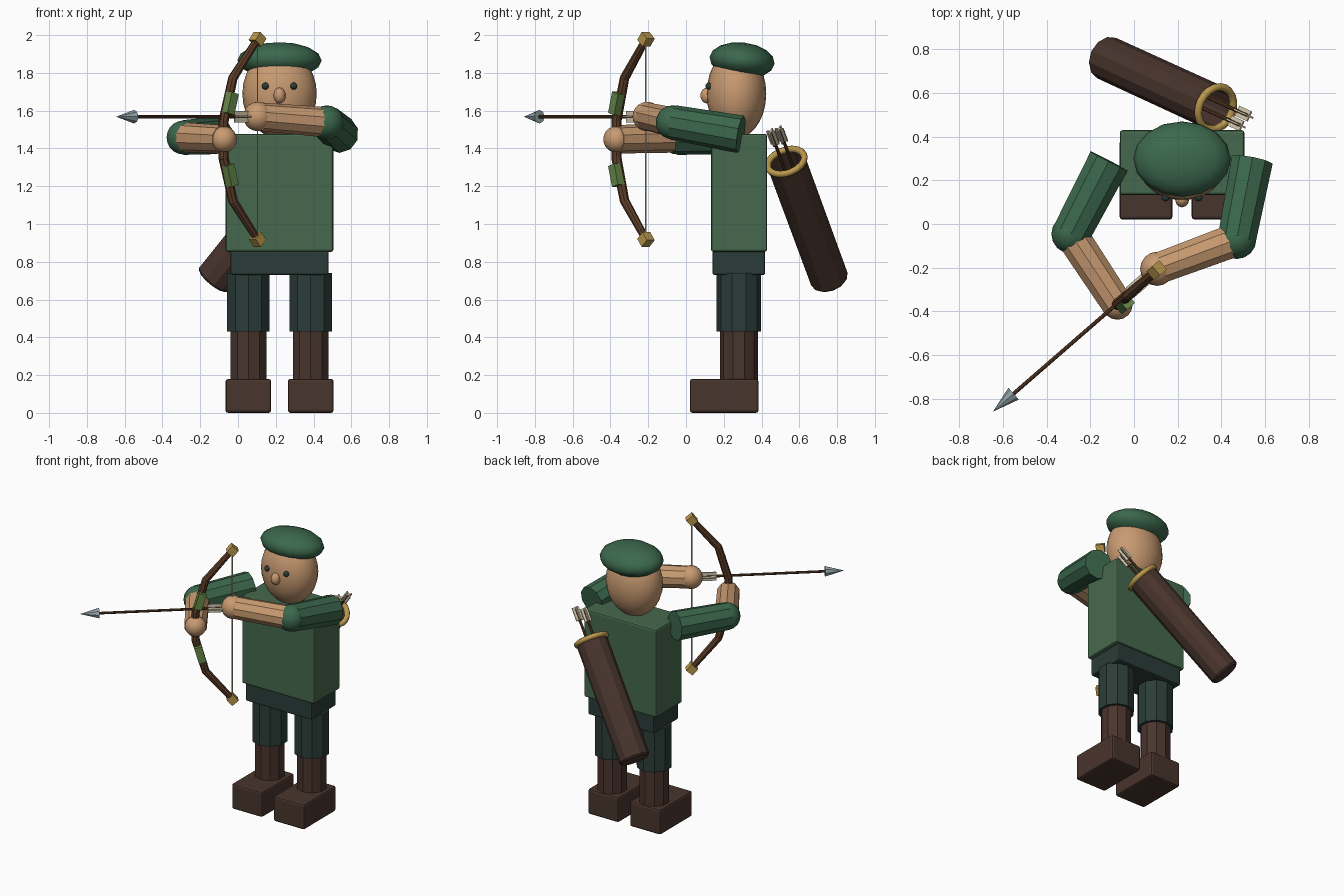
import bpy, bmesh, math
from mathutils import Vector, Matrix

if "Cube" in bpy.data.objects:
    bpy.data.objects.remove(bpy.data.objects["Cube"])


def material(name, rgb):
    m = bpy.data.materials.new(name)
    m.diffuse_color = (*rgb, 1)
    m.use_nodes = True
    m.node_tree.nodes["Principled BSDF"].inputs["Base Color"].default_value = m.diffuse_color
    return m


TUNIC = material("tunic green", (.063, .141, .075))
CAP = material("cap green", (.044, .137, .073))
PANTS = material("dark teal", (.024, .046, .040))
LEATHER = material("dark leather", (.066, .035, .026))
SKIN = material("skin", (.58, .325, .165))
GOLD = material("gold", (.50, .32, .075))
WOOD = material("bow wood", (.105, .045, .020))
BAND = material("leaf green", (.135, .25, .065))
STEEL = material("steel", (.30, .38, .41))
CREAM = material("cream", (.66, .58, .42))


def finish(name, bm, mat, matrix=None, smooth=False):
    bmesh.ops.recalc_face_normals(bm, faces=bm.faces)
    me = bpy.data.meshes.new(name)
    bm.to_mesh(me)
    bm.free()
    me.materials.append(mat)
    for p in me.polygons:
        p.use_smooth = smooth
    ob = bpy.data.objects.new(name, me)
    if matrix:
        ob.matrix_world = matrix
    bpy.context.collection.objects.link(ob)
    return ob


def along(a, b, at=0.0):
    """Frame with z pointing from a to b, placed at a fraction of the way."""
    a, b = Vector(a), Vector(b)
    rot = (b - a).to_track_quat('Z', 'Y').to_matrix().to_4x4()
    return Matrix.Translation(a.lerp(b, at)) @ rot


def box(name, center, size, mat, bevel=0.0, frame=None):
    bm = bmesh.new()
    bmesh.ops.create_cube(bm, size=1, matrix=Matrix.Diagonal((*size, 1)))
    if bevel:
        bmesh.ops.bevel(bm, geom=bm.edges[:], offset=bevel, segments=2,
                        profile=.5, affect='EDGES')
    return finish(name, bm, mat, frame or Matrix.Translation(center))


def rod(name, a, b, r1, r2, mat, sides=10):
    length = (Vector(b) - Vector(a)).length
    bm = bmesh.new()
    bmesh.ops.create_cone(bm, cap_ends=True, segments=sides, radius1=r1, radius2=r2,
                          depth=length, matrix=Matrix.Translation((0, 0, length / 2)))
    return finish(name, bm, mat, along(a, b))


def ball(name, center, radii, mat, u=16, v=10, tilt=0):
    bm = bmesh.new()
    bmesh.ops.create_uvsphere(bm, u_segments=u, v_segments=v, radius=1,
                              matrix=Matrix.Diagonal((*radii, 1)))
    m = Matrix.Translation(center) @ Matrix.Rotation(tilt, 4, 'X')
    return finish(name, bm, mat, m, True)


def lathe(name, profile, sides, mat, matrix, closed=False, smooth=False):
    bm = bmesh.new()
    vs = [bm.verts.new((r, 0, z)) for r, z in profile]
    es = [bm.edges.new(p) for p in zip(vs, vs[1:])]
    if closed:
        es.append(bm.edges.new((vs[-1], vs[0])))
    bmesh.ops.spin(bm, geom=vs + es, cent=(0, 0, 0), axis=(0, 0, 1),
                   angle=2 * math.pi, steps=sides)
    bmesh.ops.remove_doubles(bm, verts=bm.verts, dist=1e-4)
    return finish(name, bm, mat, matrix, smooth)


def fletching(name, a, b, width):
    """Two crossed thin vanes between a and b."""
    length = (Vector(b) - Vector(a)).length
    for i in range(2):
        size = (width, .008, length) if i else (.008, width, length)
        box(f"{name}_vane_{i}", None, size, CREAM, frame=along(a, b, .5))


# torso and pelvis
box("torso", (.22, .281, 1.165), (.57, .296, .625), TUNIC, .012)
box("pelvis", (.22, .28, .795), (.52, .278, .13), PANTS, .01)

# legs and boots
for side, s in (("right", -1), ("left", 1)):
    x = .22 + s * .165
    rod(side + "_thigh", (x, .28, .43), (x, .28, .74), .118, .118, PANTS)
    rod(side + "_boot_shaft", (x, .28, .15), (x, .28, .44), .1, .1, LEATHER)
    box(side + "_boot", (x, .202, .09), (.242, .364, .18), LEATHER, .014)

# head, face and cap
ball("head", (.22, .267, 1.69), (.197, .158, .235), SKIN, 24, 14)
ball("nose", (.22, .112, 1.68), (.032, .036, .042), SKIN, 12, 8)
for side, s in (("right", -1), ("left", 1)):
    ball(side + "_eye", (.22 + s * .075, .122, 1.73), (.019, .019, .019), PANTS, 10, 8)
ball("cap", (.22, .297, 1.866), (.223, .173, .095), CAP, 16, 8, math.radians(-6))

# arms: shoulder, elbow, hand
arms = {
    "right": ((-.114, .288, 1.47), (-.288, -.046, 1.458), (-.076, -.368, 1.448), .07),
    "left": ((.54, .29, 1.475), (.47, -.07, 1.538), (.106, -.205, 1.569), .078),
}
for side, (shoulder, elbow, hand, r) in arms.items():
    rod(side + "_sleeve", shoulder, elbow, .1, .092, CAP)
    ball(side + "_elbow", elbow, (.09,) * 3, CAP)
    rod(side + "_forearm", elbow, hand, .08, .075, SKIN)
    ball(side + "_hand", hand, (r,) * 3, SKIN)

# bow: limb stations as (distance back from the grip, height from the grip)
aim = Vector((-.748, -.650, 0)).normalized()
across = Vector((.655, -.755, 0))
grip = Vector((-.076, -.368, 1.448))


def bow_point(back, h):
    return grip - aim * back + Vector((0, 0, h))


stations = [(0, .1), (.065, .325), (.238, .53)]
rod("bow_grip", bow_point(0, -.105), bow_point(0, .105), .026, .026, WOOD, 8)
for label, s in (("upper", 1), ("lower", -1)):
    pts = [bow_point(b, s * h) for b, h in stations]
    rod(label + "_inner_limb", pts[0], pts[1], .027, .025, WOOD, 8)
    rod(label + "_outer_limb", pts[1], pts[2], .025, .02, WOOD, 8)
    ball(label + "_limb_joint", pts[1], (.025,) * 3, WOOD, 8, 6)
    box(label + "_bow_tip", None, (.055, .055, .055), GOLD, frame=along(pts[1], pts[2], 1))
    frame = along(pts[0], pts[1], .4)
    frame.translation += across * .022
    box(label + "_bow_band", None, (.05, .05, .115), BAND, frame=frame)
rod("bow_string", bow_point(.238, -.53), bow_point(.238, .53), .004, .004, CREAM, 6)

# nocked arrow
tip = Vector((-.645, -.858, 1.568))
rod("arrow_shaft", tip - aim * .99, tip - aim * .1, .009, .009, WOOD, 8)
rod("arrow_head", tip - aim * .125, tip, .036, 0, STEEL, 8)
fletching("arrow", tip - aim * .96, tip - aim * .83, .06)

# quiver with rim and spare arrows
base, mouth = Vector((-.132, .762, .70)), Vector((.374, .53, 1.33))
up = (mouth - base).normalized()
length = (mouth - base).length
lathe("quiver", [(0, 0), (.092, 0), (.102, .012), (.104, length), (.086, length),
                 (.084, .1), (0, .1)], 12, LEATHER, along(base, mouth))
ring = [(.101 + .018 * math.cos(i * math.pi / 4), .018 * math.sin(i * math.pi / 4))
        for i in range(8)]
lathe("quiver_rim", ring, 20, GOLD, along(base, mouth, 1), True, True)
side_dir = up.cross(Vector((0, 0, 1))).normalized()
for i, (s, top) in enumerate(((-.03, .235), (.025, .215))):
    end = mouth + side_dir * s + up * top
    rod(f"spare_arrow_{i}", end - up * .8, end - up * .01, .009, .009, WOOD, 8)
    fletching(f"spare_arrow_{i}", end - up * .09, end, .05)
